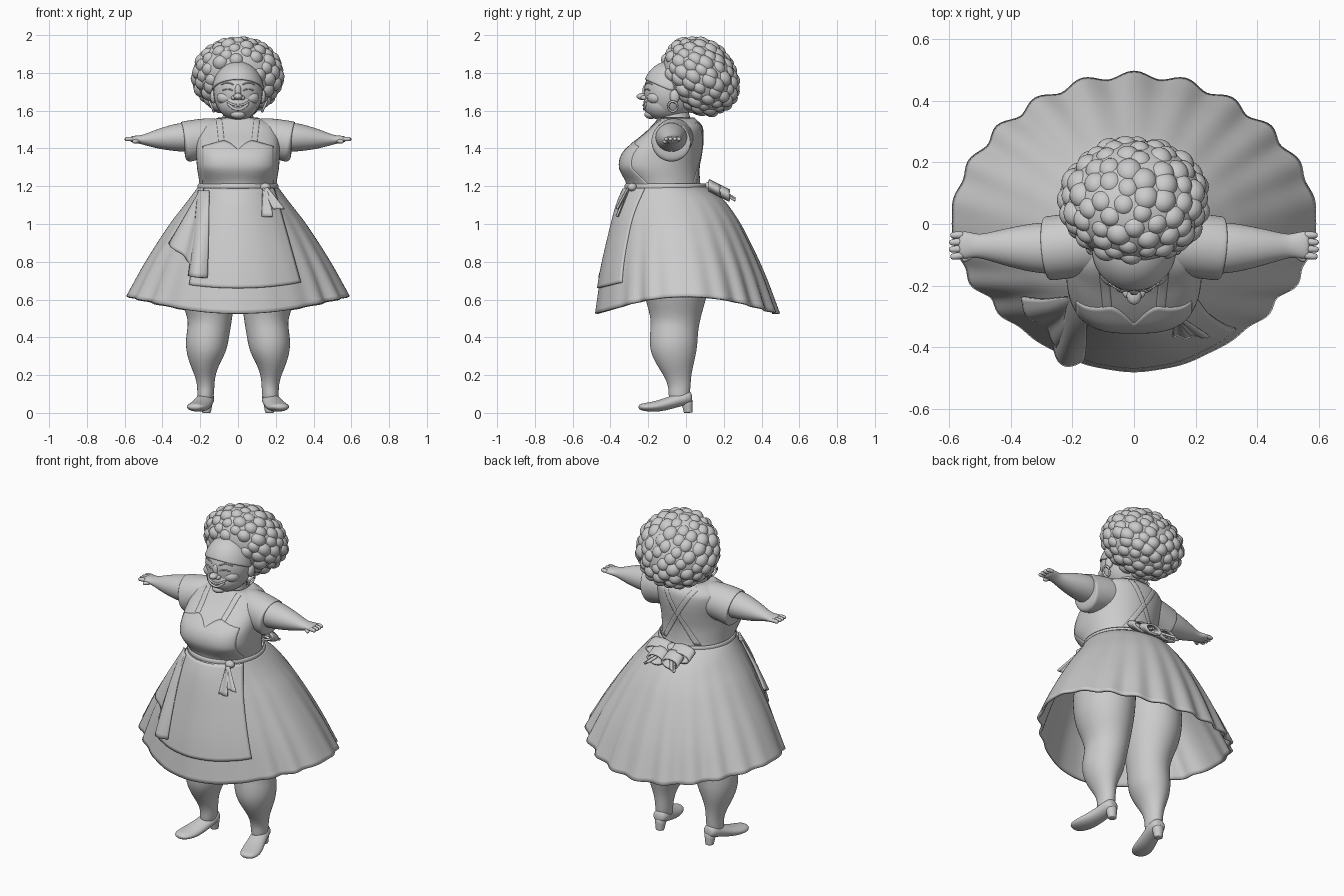
import bpy, bmesh, math, random
from math import sin, cos, pi, sqrt, acos
from mathutils import Vector

cube = bpy.data.objects.get("Cube")
if cube:
    bpy.data.objects.remove(cube)
random.seed(4)

clay = bpy.data.materials.new("clay grey")
clay.use_nodes = True
clay.diffuse_color = (0.6, 0.6, 0.6, 1)
clay.node_tree.nodes["Principled BSDF"].inputs["Base Color"].default_value = (0.6, 0.6, 0.6, 1)


def finish(name, bm, subsurf=0, thick=0):
    bmesh.ops.recalc_face_normals(bm, faces=bm.faces)
    mesh = bpy.data.meshes.new(name)
    bm.to_mesh(mesh)
    bm.free()
    mesh.materials.append(clay)
    mesh.shade_smooth()
    ob = bpy.data.objects.new(name, mesh)
    bpy.context.collection.objects.link(ob)
    if thick:
        mod = ob.modifiers.new("thickness", 'SOLIDIFY')
        mod.thickness, mod.offset = thick, 0
    if subsurf:
        mod = ob.modifiers.new("smooth", 'SUBSURF')
        mod.levels = mod.render_levels = subsurf


def tube(name, pts, n=14, subsurf=2):
    """Loft rings (x, y, z, side radius, other radius) along a path."""
    bm = bmesh.new()
    centres = [Vector(p[:3]) for p in pts]
    rings = []
    for i, c in enumerate(centres):
        t = (centres[min(i + 1, len(pts) - 1)] - centres[max(i - 1, 0)]).normalized()
        ref = Vector((1, 0, 0)) if abs(t.x) < 0.6 else Vector((0, 1, 0))
        a = (ref - t * ref.dot(t)).normalized()
        b = t.cross(a)
        rings.append([bm.verts.new(c + a * pts[i][3] * cos(2 * pi * k / n)
                                   + b * pts[i][-1] * sin(2 * pi * k / n)) for k in range(n)])
    for r, s in zip(rings, rings[1:]):
        for k in range(n):
            bm.faces.new((r[k], r[(k + 1) % n], s[(k + 1) % n], s[k]))
    bm.faces.new(rings[0])
    bm.faces.new(rings[-1])
    finish(name, bm, subsurf)


def patch(name, f, nu, nv, thick=0.01):
    """Cloth sheet from a function of u and v, both 0 to 1."""
    bm = bmesh.new()
    g = [[bm.verts.new(f(i / nu, j / nv)) for j in range(nv + 1)] for i in range(nu + 1)]
    for i in range(nu):
        for j in range(nv):
            bm.faces.new((g[i][j], g[i + 1][j], g[i + 1][j + 1], g[i][j + 1]))
    bmesh.ops.remove_doubles(bm, verts=bm.verts, dist=1e-5)
    finish(name, bm, 0, thick)


def add_ball(bm, c, r):
    for v in bmesh.ops.create_uvsphere(bm, u_segments=32, v_segments=20, radius=1)["verts"]:
        v.co = Vector((v.co.x * r[0] + c[0], v.co.y * r[1] + c[1], v.co.z * r[2] + c[2]))


def ball(name, c, r):
    bm = bmesh.new()
    add_ball(bm, c, r)
    finish(name, bm)


def lerp(a, b, t):
    return a + (b - a) * t


def section(rows, t):
    """Smoothly interpolate (key, half width, front y, back y)."""
    t = min(max(t, rows[0][0]), rows[-1][0])
    i = max(k for k in range(len(rows) - 1) if rows[k][0] <= t)
    p, q = rows[i], rows[i + 1]
    o, r = rows[max(i - 1, 0)], rows[min(i + 2, len(rows) - 1)]
    h = q[0] - p[0]
    s = (t - p[0]) / h
    out = []
    for k in (1, 2, 3):
        m0, m1 = (q[k] - o[k]) / (q[0] - o[0]) * h, (r[k] - p[k]) / (r[0] - p[0]) * h
        out.append((2*s**3 - 3*s**2 + 1) * p[k] + (s**3 - 2*s**2 + s) * m0
                   + (3*s**2 - 2*s**3) * q[k] + (s**3 - s**2) * m1)
    return out


SKIRT = [(0, .2, -.312, .085), (.08, .235, -.338, .17), (.17, .275, -.36, .225),
         (.34, .352, -.39, .297), (.67, .478, -.44, .4), (1, .587, -.474, .48)]
TORSO = [(1.17, .2, -.308, .08), (1.22, .2, -.31, .07), (1.3, .212, -.346, .068),
         (1.37, .216, -.332, .078), (1.43, .217, -.275, .086), (1.48, .21, -.215, .088),
         (1.52, .19, -.175, .08), (1.56, .1, -.14, .04)]


def skirt_at(a, t, off=0):
    w, f, b = section(SKIRT, t)
    s = sin(a)
    pleat = 0.08 + 0.92 * min(1, s * 1.5) if s > 0 else 0.08 + 0.9 * sin(pi * min(1, -s)) ** 4
    k = 1 + 0.024 * pleat * t ** 1.3 * cos(22 * a + pi)
    k -= (0.055 if s < 0 else 0.025) * t * sin(2 * a) ** 2
    hem = 0.525 + 0.09 * cos(a) ** 2
    return (cos(a) * (w * k + off), (f + b) / 2 + s * ((b - f) / 2 * k + off), lerp(1.2, hem, t))


def skirt_front(x, t, off):
    return skirt_at(-acos(max(-1, min(1, x / section(SKIRT, t)[0]))), t, off)


def squareness(z, side):
    return 2 + (.9 * min(1, max(0, (z - 1.2) / .1)) if side < 0 else 0)


def torso_at(x, z, side, off=0.006):
    w, f, b = section(TORSO, z)
    n = squareness(z, side)
    h = max(0, 1 - abs(x / w) ** n) ** (1 / n)
    return (x, (f + b) / 2 + side * ((b - f) / 2 * h + off), z)


# Dress: pleated skirt, bodice and waistband
patch("skirt", lambda u, v: skirt_at(2 * pi * u, v), 220, 30, 0.014)


def bodice(u, v):
    z = lerp(1.17, 1.56, v)
    w, f, b = section(TORSO, z)
    c, s = cos(2 * pi * u), sin(2 * pi * u)
    p = 2 / squareness(z, s)
    return (w * math.copysign(abs(c) ** p, c), (f + b) / 2 + (b - f) / 2 * math.copysign(abs(s) ** p, s), z)


def waistband(u, v):
    p = skirt_at(2 * pi * u, 0.01, 0.002 + 0.005 * sin(pi * v))
    return (p[0], p[1], lerp(1.18, 1.212, v))


patch("bodice", bodice, 80, 28)
patch("waistband", waistband, 64, 4, 0.008)

# Apron: skirt panel, gathered side drape, bib and crossed straps
patch("apron_skirt", lambda u, v: skirt_front(lerp(lerp(-.17, -.26, v), lerp(.18, .34, v), u),
                                              lerp(.02, .8, v), .01), 40, 30, 0.012)
patch("apron_drape_back", lambda u, v: skirt_front(
    lerp(lerp(-.18, -.355, v), -.17, u), lerp(.04, lerp(.5, .72, u), v),
    .022 + .012 * v * sin(4 * pi * u)), 32, 20, 0.012)
patch("apron_drape_front", lambda u, v: skirt_front(
    lerp(lerp(-.19, -.255, v), lerp(-.14, -.16, v), u), lerp(.04, .73, v),
    .02 + .042 * v * sin(pi * u)), 14, 20, 0.014)


def bib(u, v):
    x = lerp(-.185, .185, u)
    a = abs(x)
    top = lerp(1.39, 1.44, sin(pi / 2 * a / .08)) if a < .08 else lerp(1.44, 1.41, (a - .08) / .105)
    return torso_at(x, lerp(1.19, top, v), -1, .005)


patch("apron_bib", bib, 48, 20, 0.008)
for s, side in ((1, "left"), (-1, "right")):
    patch(side + "_front_strap", lambda u, v: torso_at(
        s * (lerp(.085, .1, v) + .03 * (u - .5)), lerp(1.42, 1.555, v), -1, .004), 4, 12, 0.008)
    patch(side + "_back_strap", lambda u, v: torso_at(
        s * (lerp(.1, -.11, v) + .032 * (u - .5)), lerp(1.55, 1.21, v), 1, .003), 4, 20, 0.008)

# Front knot with two tails, back bow
ball("front_knot", (.145, -.285, 1.195), (.028, .025, .022))
for i, (dx, dz) in enumerate(((.01, -.15), (.07, -.11))):
    patch(f"knot_tail_{i}", lambda u, v: (.145 + dx * v + (.025 + .035 * v) * (u - .5),
          -.305 - .06 * v + .004 * sin(2 * pi * u), 1.19 + dz * v), 8, 8)
ball("bow_knot", (0, .13, 1.2), (.03, .035, .025))
for s, side in ((1, "left"), (-1, "right")):
    for k, reach in enumerate((.072, .05)):
        patch(f"{side}_bow_loop_{k}", lambda u, v: (
            s * reach * (1 - cos(2 * pi * u)), .12 + .06 * v + .05 * k,
            1.205 - .03 * v - .025 * k + .028 * sin(2 * pi * u)), 24, 4)
    patch(side + "_bow_tail", lambda u, v: (s * (.02 + .07 * v + .03 * (u - .5)),
          .16 + .1 * v, 1.19 - .06 * v + .008 * sin(2 * pi * u)), 6, 8)

# Sleeves, arms, hands, legs and shoes
for s, side in ((1, "left"), (-1, "right")):
    tube(side + "_sleeve", [(s * .06, -.05, 1.46, .09), (s * .13, -.06, 1.462, .104), (s * .2, -.07, 1.452, .108),
                            (s * .265, -.078, 1.438, .108, .112), (s * .284, -.08, 1.433, .108, .112),
                            (s * .286, -.08, 1.433, .09)])
    tube(side + "_arm", [(s * .2, -.078, 1.46, .088, .082), (s * .3, -.078, 1.46, .087, .08),
                         (s * .37, -.076, 1.454, .074, .067), (s * .44, -.074, 1.449, .056, .049),
                         (s * .495, -.072, 1.446, .04, .029), (s * .52, -.07, 1.447, .04, .023),
                         (s * .55, -.068, 1.449, .047, .019), (s * .572, -.068, 1.449, .042, .015)])
    for k in range(4):
        y = -.068 + .022 * (k - 1.5)
        tube(f"{side}_finger_{k}", [(s * .55, y, 1.449, .013), (s * .575, y * 1.03, 1.451, .013),
             (s * (.604 - .004 * abs(k - 1.5)), y * 1.06, 1.448, .011)], 8)
    tube(side + "_thumb", [(s * .52, -.088, 1.443, .014), (s * .54, -.108, 1.438, .013),
                           (s * .558, -.12, 1.435, .01)], 8)
    tube(side + "_leg", [(s * x, y, z, rx, ry) for x, y, z, rx, ry in (
        (.15, -.06, 1.0, .15, .18), (.168, -.055, .8, .172, .2), (.168, -.055, .66, .165, .185),
        (.15, -.055, .55, .132, .148), (.15, -.058, .47, .117, .13), (.16, -.065, .41, .116, .131),
        (.17, -.067, .34, .114, .131), (.178, -.053, .27, .086, .106), (.174, -.042, .2, .055, .073),
        (.17, -.034, .14, .046, .06), (.172, -.037, .09, .046, .058), (.175, -.04, .05, .035, .045))])
    tube(side + "_shoe", [(s * x, y, z, rx, ry) for x, y, z, rx, ry in (
        (.165, .032, .085, .024, .026), (.167, .014, .084, .046, .04), (.175, -.04, .068, .05, .036),
        (.19, -.1, .048, .054, .034), (.206, -.155, .034, .06, .03), (.222, -.21, .03, .057, .024),
        (.231, -.252, .032, .032, .015))])
    tube(side + "_shoe_heel", [(s * .167, .003, .08, .042, .038), (s * .167, .008, .035, .03, .028),
                               (s * .167, .012, .003, .025, .024), (s * .167, .012, 0, .025, .024)], 12, 1)

# Head, face and headband
tube("neck", [(0, -.05, 1.48, .1), (0, -.06, 1.54, .085), (0, -.07, 1.64, .08)])
HEAD, SIZE = Vector((0, -.085, 1.7)), Vector((.13, .137, .155))
JAW, JAW_SIZE = Vector((0, -.12, 1.635)), Vector((.105, .106, .086))


def head_at(x, z):
    ys = [c.y - r.y * sqrt(max(0, 1 - (x / r.x) ** 2 - ((z - c.z) / r.z) ** 2))
          for c, r in ((HEAD, SIZE), (JAW, JAW_SIZE))]
    return (x, min(ys), z)


def headband(u, v):
    a = pi * lerp(-.05, 1.05, u)
    e = lerp(lerp(.05, .42, max(0, sin(a))), 1.35, v)
    return HEAD + Vector((SIZE.x * cos(e) * cos(a), -SIZE.y * cos(e) * sin(a), SIZE.z * sin(e))) * 1.025


def face_line(name, pts, r):
    tube(name, [(*head_at(x, z), r) for x, z in pts], 8, 1)


ball("head", HEAD, SIZE)
ball("jaw", JAW, JAW_SIZE)
patch("headband", headband, 40, 16, 0.008)
ball("chin", (0, -.185, 1.58), (.04, .035, .024))
ball("nose", (0, -.232, 1.675), (.024, .03, .018))
ball("nose_bridge", (0, -.211, 1.705), (.018, .02, .036))
face_line("upper_lip", [(x, 1.628 + 6 * x * x) for x in [.062 * i / 5 for i in range(-5, 6)]], .006)
face_line("lower_lip", [(x, 1.606 + 11 * x * x) for x in [.056 * i / 5 for i in range(-5, 6)]], .008)
for s, side in ((1, "left"), (-1, "right")):
    ball(side + "_nostril", (s * .022, -.222, 1.668), (.015, .018, .012))
    ball(side + "_cheek", (s * .06, -.157, 1.668), (.052, .048, .038))
    face_line(side + "_closed_eye", [(s * (.055 + x), 1.715 - 12 * x * x)
                                     for x in [.028 * i / 4 for i in range(-4, 5)]], .004)
    face_line(side + "_brow", [(s * (.057 + x), 1.748 - 10 * x * x)
                               for x in [.034 * i / 4 for i in range(-4, 5)]], .004)
    ball(side + "_ear", (s * .13, -.06, 1.675), (.018, .026, .036))
    ring = [(s * .14 + s * .012 * sin(a), -.07 + .025 * cos(a), 1.622 + .027 * sin(a), .0065)
            for a in [2 * pi * i / 20 for i in range(21)]]
    tube(side + "_earring", ring, 8, 1)

# Hair: full core with shallow, uneven curls, leaning forward at the top
bm = bmesh.new()
add_ball(bm, (0, .075, 1.783), (.231, .193, .2))
count = 135
for i in range(count):
    z = 1 - 2 * (i + .5) / count
    r, a = sqrt(1 - z * z), i * pi * (3 - sqrt(5)) + random.uniform(-.08, .08)
    p = Vector((.206 * r * cos(a), .075 + .168 * r * sin(a), 1.783 + .174 * z))
    if p.y < -.03 and abs(p.x) < .105 and p.z < 1.85:
        continue
    new = bmesh.ops.create_icosphere(bm, subdivisions=3, radius=random.uniform(.037, .046))["verts"]
    bmesh.ops.translate(bm, verts=new, vec=p)
for v in bm.verts:
    v.co.y -= .2 * (v.co.z - 1.783)
finish("hair", bm)
